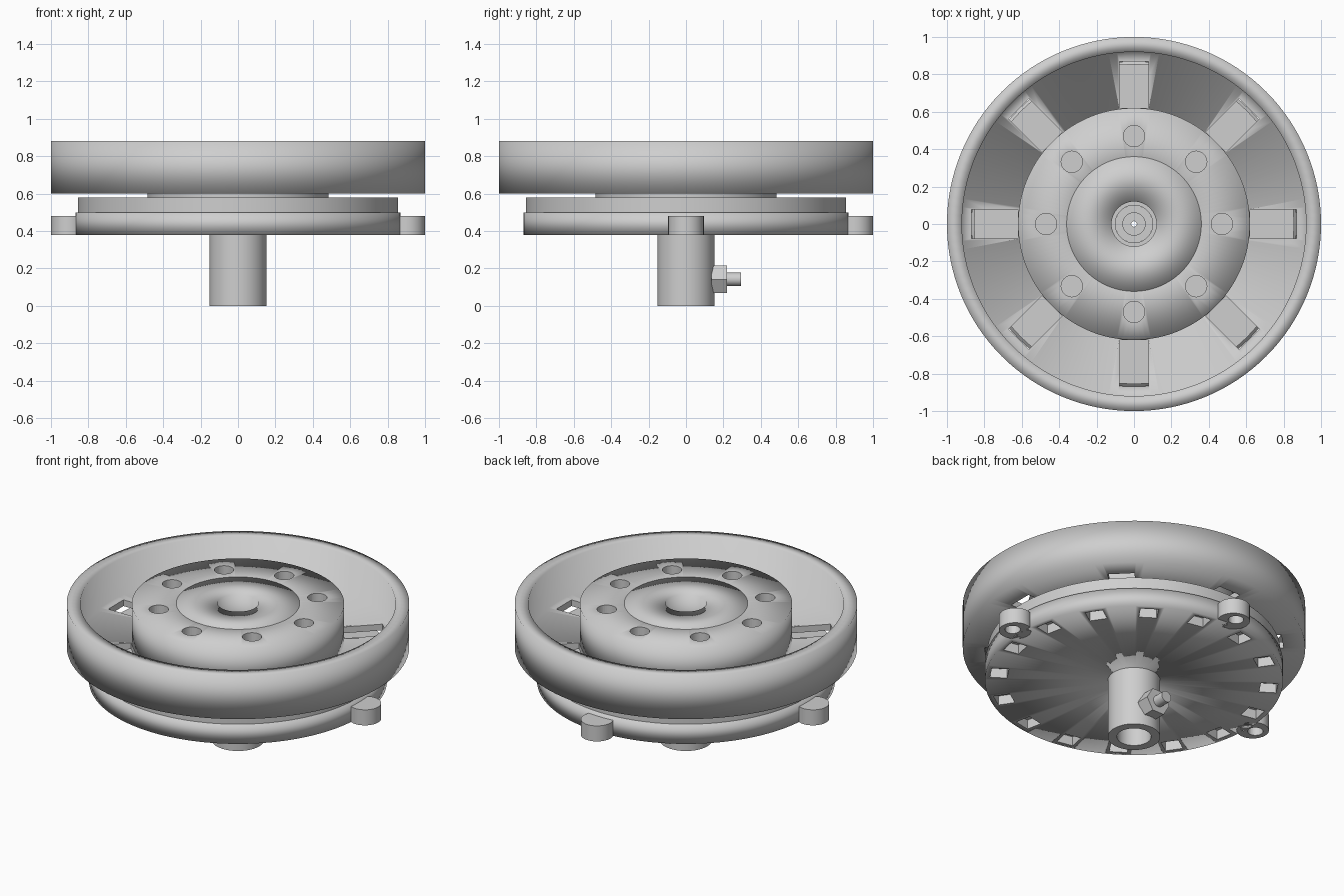
import bpy, bmesh, math
from mathutils import Matrix, Vector

cube = bpy.data.objects.get("Cube")
if cube:
    bpy.data.objects.remove(cube, do_unlink=True)

metal = bpy.data.materials.new("light grey metal")
metal.use_nodes = True
grey = (0.62, 0.62, 0.62, 1)
metal.diffuse_color = grey
metal.node_tree.nodes["Principled BSDF"].inputs["Base Color"].default_value = grey


def finish(name, bm, smooth=True, angle=None):
    bmesh.ops.recalc_face_normals(bm, faces=bm.faces)
    mesh = bpy.data.meshes.new(name)
    bm.to_mesh(mesh)
    bm.free()
    mesh.materials.append(metal)
    obj = bpy.data.objects.new(name, mesh)
    bpy.context.collection.objects.link(obj)
    for poly in mesh.polygons:
        poly.use_smooth = smooth
    if angle:
        bpy.ops.object.select_all(action='DESELECT')
        obj.select_set(True)
        bpy.context.view_layer.objects.active = obj
        bpy.ops.object.shade_smooth_by_angle(angle=math.radians(angle))
    return obj


def lathe(name, profile, steps=128, angle=None):
    """Revolve a closed (radius, height) profile around z."""
    bm = bmesh.new()
    verts = [bm.verts.new((r, 0, z)) for r, z in profile]
    edges = [bm.edges.new((a, b)) for a, b in zip(verts, verts[1:] + verts[:1])]
    bmesh.ops.spin(bm, geom=verts + edges, cent=(0, 0, 0), axis=(0, 0, 1),
                   angle=math.tau, steps=steps, use_duplicate=False)
    bmesh.ops.remove_doubles(bm, verts=bm.verts, dist=1e-4)
    return finish(name, bm, angle=angle)


def tube(name, inner, outer, low, high, **kw):
    return lathe(name, [(inner, low), (outer, low), (outer, high), (inner, high)], **kw)


def add_box(bm, size, centre, turn):
    m = Matrix.Rotation(turn, 4, 'Z') @ Matrix.Translation(centre) @ Matrix.Diagonal((*size, 1))
    bmesh.ops.create_cube(bm, size=1, matrix=m)


def add_rod(bm, radius, depth, matrix, sides=32):
    bmesh.ops.create_cone(bm, cap_ends=True, segments=sides, radius1=radius,
                          radius2=radius, depth=depth, matrix=matrix)


def cut(target, name, bm):
    cutter = finish(name, bm, smooth=False)
    cutter.hide_render = True
    cutter.hide_viewport = True
    cutter.display_type = 'WIRE'
    mod = target.modifiers.new(name, 'BOOLEAN')
    mod.operation = 'DIFFERENCE'
    mod.solver = 'EXACT'
    mod.object = cutter


# Upper dish: tall outer rim and a flat floor with eight radial slots
dish = lathe("outer_dish", [(0.4, 0.6), (1, 0.6), (1, 0.88), (0.92, 0.88),
                            (0.92, 0.64), (0.4, 0.64)])
bm = bmesh.new()
for i in range(8):
    add_box(bm, (0.25, 0.155, 0.2), (0.745, 0, 0.62), i * math.tau / 8)
cut(dish, "dish_slot_cutter", bm)

# Central drum with a ring of eight round holes
drum = tube("drum", 0.2, 0.62, 0.62, 0.88)
bm = bmesh.new()
for i in range(8):
    a = i * math.tau / 8
    add_rod(bm, 0.057, 0.4, Matrix.Translation((0.47 * math.cos(a), 0.47 * math.sin(a), 0.88)))
cut(drum, "drum_hole_cutter", bm)

# Hub bushing set flush into the drum top
tube("hub_bushing", 0.12, 0.36, 0.6, 0.882)
tube("neck", 0.14, 0.485, 0.56, 0.62, angle=40)

# Stepped base plates, the lower one slotted from below
tube("middle_plate", 0.14, 0.855, 0.49, 0.58, angle=40)
base = tube("lower_plate", 0.14, 0.87, 0.38, 0.5)
bm = bmesh.new()
for i in range(16):
    add_box(bm, (0.1, 0.105, 0.12), (0.79, 0, 0.38), (i + 0.5) * math.tau / 16)
cut(base, "base_slot_cutter", bm)

# Three mounting lugs with screw holes
for name, spot in (("left_lug", (0.905, 0)), ("right_lug", (-0.905, 0)), ("back_lug", (0, 0.905))):
    bm = bmesh.new()
    add_rod(bm, 0.095, 0.1, Matrix.Translation((*spot, 0.43)))
    lug = finish(name, bm, angle=40)
    bm = bmesh.new()
    outward = Vector((*spot, 0)).normalized() * 0.02
    add_rod(bm, 0.045, 0.14, Matrix.Translation(Vector((*spot, 0.41)) + outward))
    cut(lug, name + "_hole_cutter", bm)

# Hollow stem with a stepped inner sleeve
tube("stem", 0.1, 0.153, 0, 0.62, steps=64, angle=40)
tube("inner_sleeve", 0.06, 0.1, 0.3, 0.6, steps=48, angle=40)
tube("inner_nozzle", 0.015, 0.06, 0.4, 0.5, steps=32, angle=40)

# Side fitting: hexagonal nut and round tip
along_y = Matrix.Rotation(math.pi / 2, 4, 'X')
bm = bmesh.new()
flat_top = Matrix.Rotation(math.pi / 6, 4, 'Z')
add_rod(bm, 0.084, 0.085, Matrix.Translation((0, 0.178, 0.142)) @ along_y @ flat_top, 6)
finish("fitting_nut", bm, smooth=False)
bm = bmesh.new()
add_rod(bm, 0.036, 0.09, Matrix.Translation((0, 0.25, 0.142)) @ along_y)
finish("fitting_tip", bm, angle=40)
